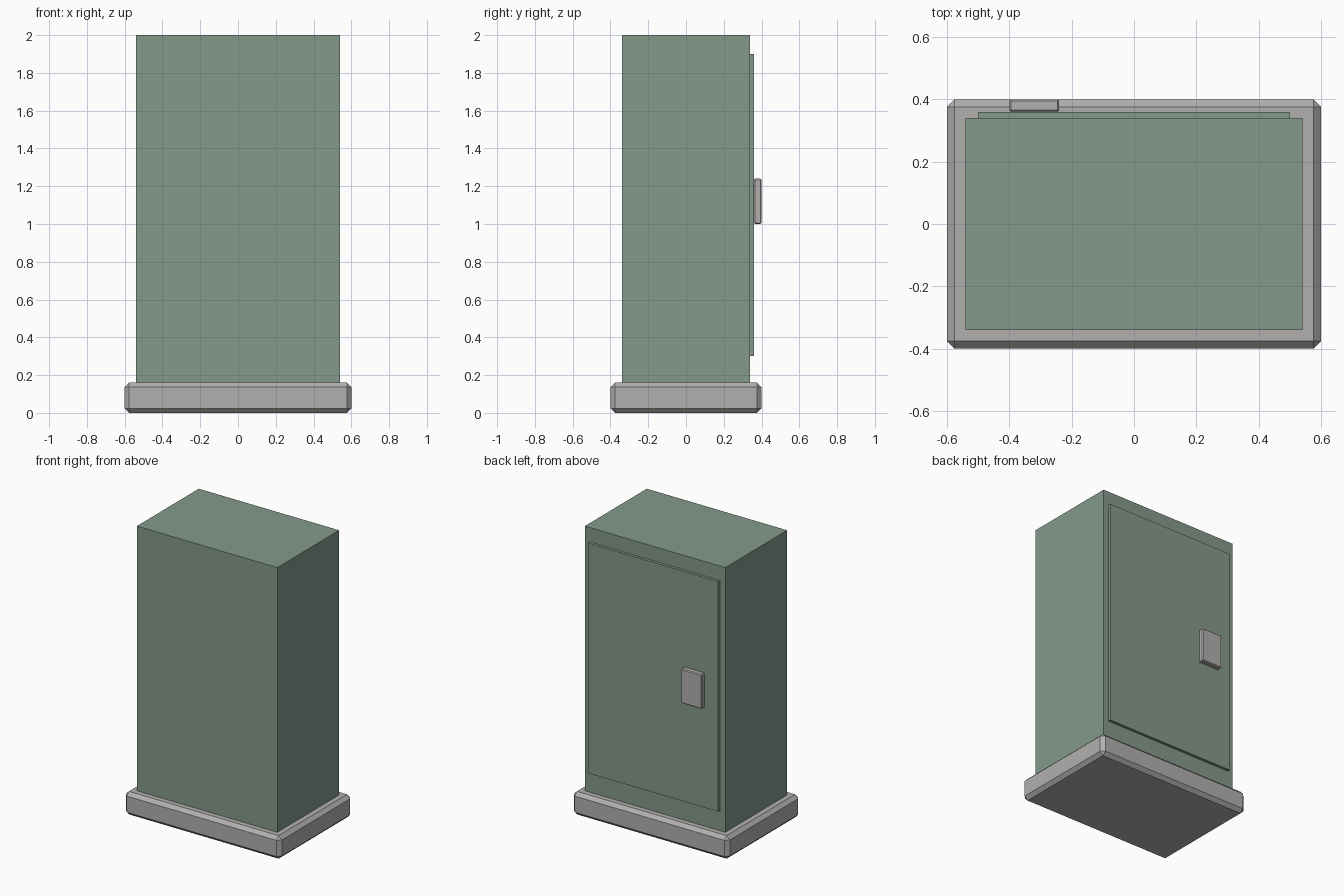
import bpy
import bmesh
from mathutils import Vector

cube = bpy.data.objects.get("Cube")
if cube:
    bpy.data.objects.remove(cube, do_unlink=True)


def make_material(name, rgb):
    mat = bpy.data.materials.new(name)
    mat.use_nodes = True
    color = (*rgb, 1.0)
    mat.diffuse_color = color
    mat.node_tree.nodes["Principled BSDF"].inputs["Base Color"].default_value = color
    return mat


def make_box(name, low, high, mat, chamfer=0.0):
    """Box between two corners, with an optional flat chamfer on every edge."""
    low, high = Vector(low), Vector(high)
    center, size = (low + high) / 2, high - low
    bm = bmesh.new()
    bmesh.ops.create_cube(bm, size=1.0)
    bmesh.ops.scale(bm, vec=size, verts=bm.verts)
    mesh = bpy.data.meshes.new(name)
    bm.to_mesh(mesh)
    bm.free()
    mesh.materials.append(mat)
    obj = bpy.data.objects.new(name, mesh)
    obj.location = center
    bpy.context.collection.objects.link(obj)
    if chamfer:
        bevel = obj.modifiers.new("Chamfer", 'BEVEL')
        bevel.width = chamfer
        bevel.segments = 1
        bevel.limit_method = 'NONE'
    return obj


green = make_material("Muted green paint", (0.23, 0.32, 0.26))
grey = make_material("Warm grey", (0.45, 0.435, 0.425))

# Chamfered plinth
make_box("plinth", (-0.6, -0.4, 0.0), (0.6, 0.4, 0.16), grey, 0.024)

# Cabinet body
make_box("cabinet_body", (-0.54, -0.34, 0.16), (0.54, 0.34, 2.0), green)

# Raised door panel on the back
make_box("door_panel", (-0.5, 0.34, 0.3), (0.5, 0.36, 1.9), green)

# Door handle plate
make_box("door_handle", (-0.4, 0.36, 1.0), (-0.24, 0.4, 1.24), grey, 0.006)
